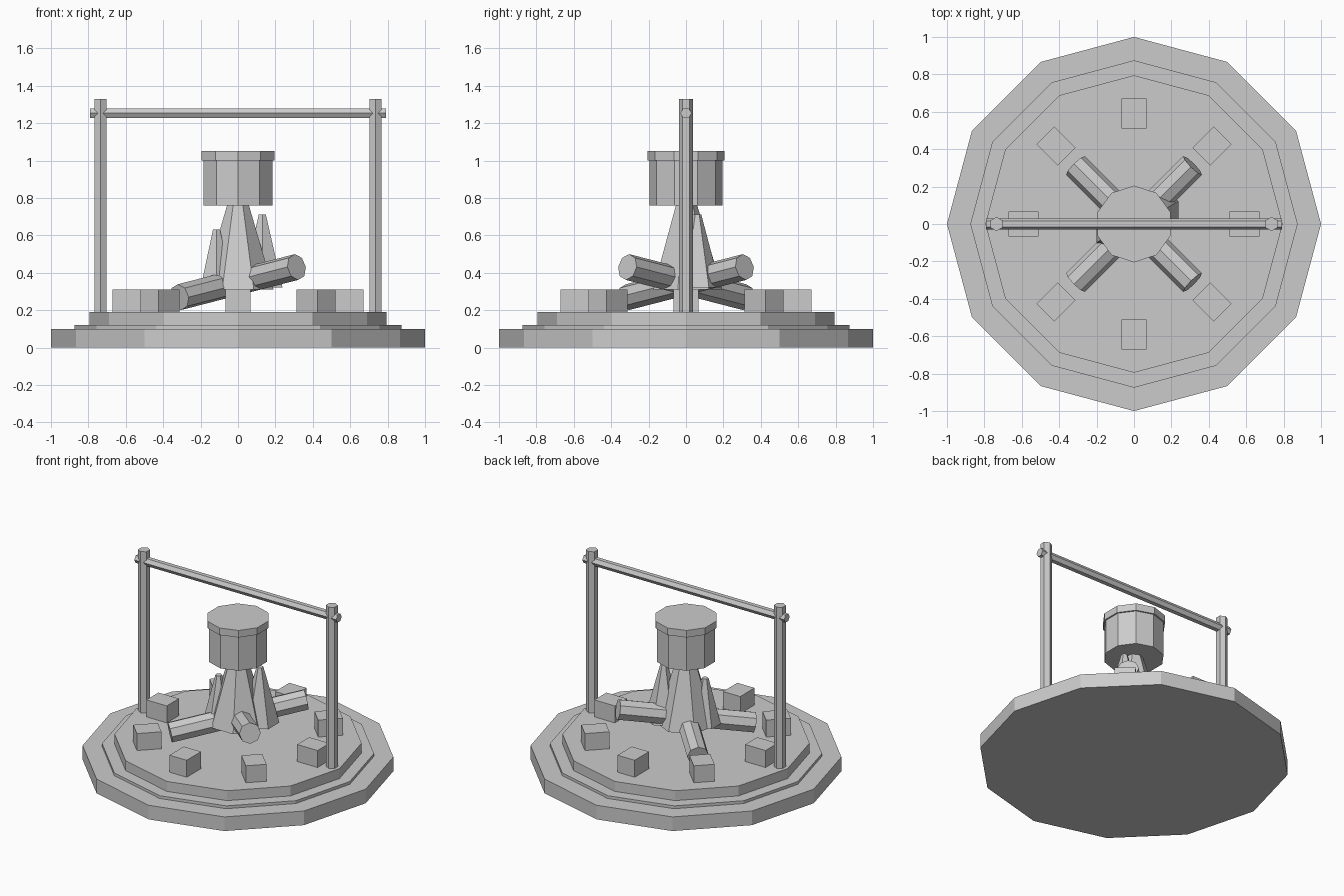
import bpy
import bmesh
from math import pi, radians, cos, sin
from mathutils import Matrix, Euler

if "Cube" in bpy.data.objects:
    bpy.data.objects.remove(bpy.data.objects["Cube"])


def add_object(name, bm, location=(0, 0, 0), rotation=(0, 0, 0)):
    mesh = bpy.data.meshes.new(name)
    bm.to_mesh(mesh)
    bm.free()
    obj = bpy.data.objects.new(name, mesh)
    obj.location = location
    obj.rotation_euler = Euler(rotation)
    bpy.context.collection.objects.link(obj)
    return obj


def prism(name, sides, r1, r2, length, location, rotation=(0, 0, 0)):
    """Flat-faced cylinder or cone, centred on its location."""
    bm = bmesh.new()
    bmesh.ops.create_cone(bm, cap_ends=True, segments=sides,
                          radius1=r1, radius2=r2, depth=length)
    return add_object(name, bm, location, rotation)


def upright(name, sides, r1, r2, z0, z1, x=0, y=0):
    return prism(name, sides, r1, r2, z1 - z0, (x, y, (z0 + z1) / 2))


def box(name, size, location, rotation):
    bm = bmesh.new()
    bmesh.ops.create_cube(bm, size=1, matrix=Matrix.Diagonal((*size, 1)))
    return add_object(name, bm, location, rotation)


# Stepped round base
upright("ground_disc", 12, 1.0, 1.0, 0, 0.10)
upright("middle_step", 12, 0.875, 0.875, 0.10, 0.12)
upright("hearth_disc", 12, 0.795, 0.795, 0.12, 0.19)

# Ring of stones
for i in range(8):
    a = i * pi / 4
    box(f"stone_{i + 1}", (0.16, 0.135, 0.12),
        (0.59 * cos(a), 0.59 * sin(a), 0.25), (0, 0, a))

# Two crossed tilted logs
for i, a in enumerate((45, -45)):
    prism(f"log_{i + 1}", 8, 0.07, 0.07, 0.90, (0, 0, 0.35),
          (0, pi / 2 - 0.18, radians(a)))

# Flames
upright("main_flame", 7, 0.195, 0.03, 0.31, 0.86)
upright("right_flame", 6, 0.125, 0.022, 0.32, 0.71, 0.13, 0.06)
upright("left_flame", 6, 0.10, 0.022, 0.31, 0.63, -0.115, -0.05)

# Cooking pot with rim
upright("pot_body", 10, 0.195, 0.195, 0.76, 1.0)
upright("pot_rim", 10, 0.205, 0.205, 1.0, 1.05)

# Hanging frame
for side, x in (("left", -0.735), ("right", 0.735)):
    upright(f"{side}_post", 6, 0.038, 0.038, 0.19, 1.33, x)
prism("crossbar", 6, 0.03, 0.03, 1.58, (0, 0, 1.253), (0, pi / 2, 0))
